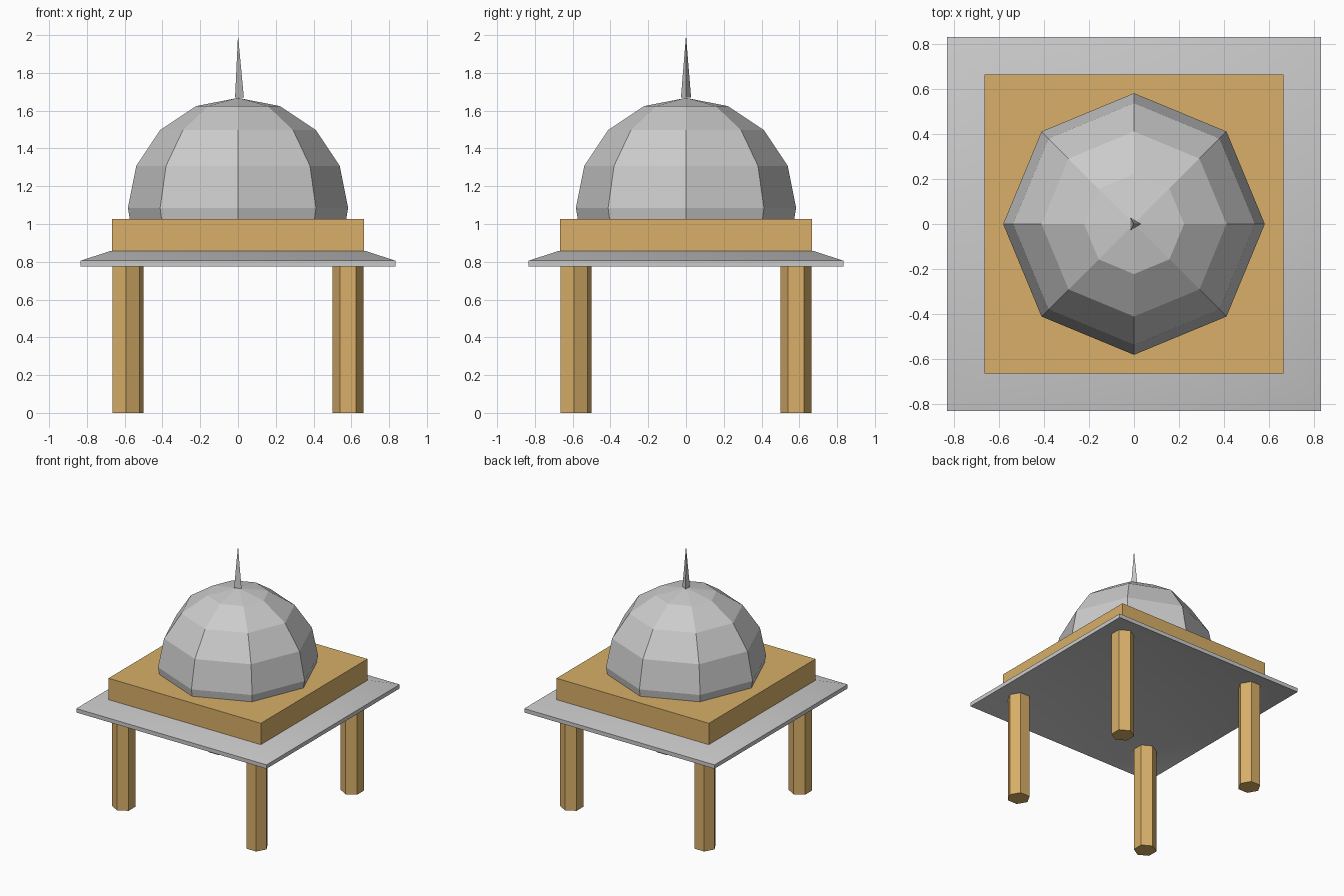
import bpy, bmesh
from math import pi, sin, cos

if "Cube" in bpy.data.objects:
    bpy.data.objects.remove(bpy.data.objects["Cube"])

stone = bpy.data.materials.new("sandstone")
stone.diffuse_color = (0.69, 0.43, 0.14, 1)
stone.use_nodes = True
stone.node_tree.nodes["Principled BSDF"].inputs["Base Color"].default_value = stone.diffuse_color


def loft(name, rings, sides, angle=0.0, loc=(0, 0, 0), mat=None):
    """Stack of regular polygons (radius, z); radius 0 makes a point."""
    bm = bmesh.new()
    loops = []
    for r, z in rings:
        n = 1 if r == 0 else sides
        loops.append([bm.verts.new((r * cos(angle + 2 * pi * i / sides),
                                    r * sin(angle + 2 * pi * i / sides), z))
                      for i in range(n)])
    for a, b in zip(loops, loops[1:]):
        for i in range(sides):
            j = (i + 1) % sides
            if len(b) == 1:
                bm.faces.new((a[i], a[j], b[0]))
            else:
                bm.faces.new((a[i], a[j], b[j], b[i]))
    bm.faces.new(loops[0][::-1])
    if len(loops[-1]) > 1:
        bm.faces.new(loops[-1])
    me = bpy.data.meshes.new(name)
    bm.to_mesh(me)
    bm.free()
    ob = bpy.data.objects.new(name, me)
    ob.location = loc
    if mat:
        me.materials.append(mat)
    bpy.context.collection.objects.link(ob)
    return ob


# Four hexagonal pillars, each a quarter turn of the previous one
px, py = 0.582, -0.593
for k, label in enumerate(("front_right", "back_right", "back_left", "front_left")):
    loft(label + "_pillar", [(0.083, 0), (0.083, 0.84)], 6, k * pi / 2, (px, py, 0), stone)
    px, py = -py, px

# Square tray-shaped eave: recessed underside, thin rim, sloping top
S = 2 ** 0.5
eave = loft("eave", [(0.667 * S, 0.828), (0.833 * S, 0.775),
                     (0.833 * S, 0.806), (0.672 * S, 0.858)], 4, pi / 4)

# Block above the eave
loft("roof_block", [(0.667 * S, 0.858), (0.667 * S, 1.027)], 4, pi / 4, mat=stone)

# Eight-sided dome, cut off just below its equator by the block
R, zc = 0.583, 1.085
rings = [(0.573, 1.027)]
rings += [(R * cos(i * pi / 8), zc + R * sin(i * pi / 8)) for i in range(4)]
loft("dome", rings + [(0, zc + R)], 8)

# Three-sided finial spike
loft("finial", [(0.031, 1.67), (0, 2.0)], 3)

# Soft shading on the eave slopes
bpy.context.view_layer.objects.active = eave
eave.select_set(True)
bpy.ops.object.shade_smooth_by_angle()
